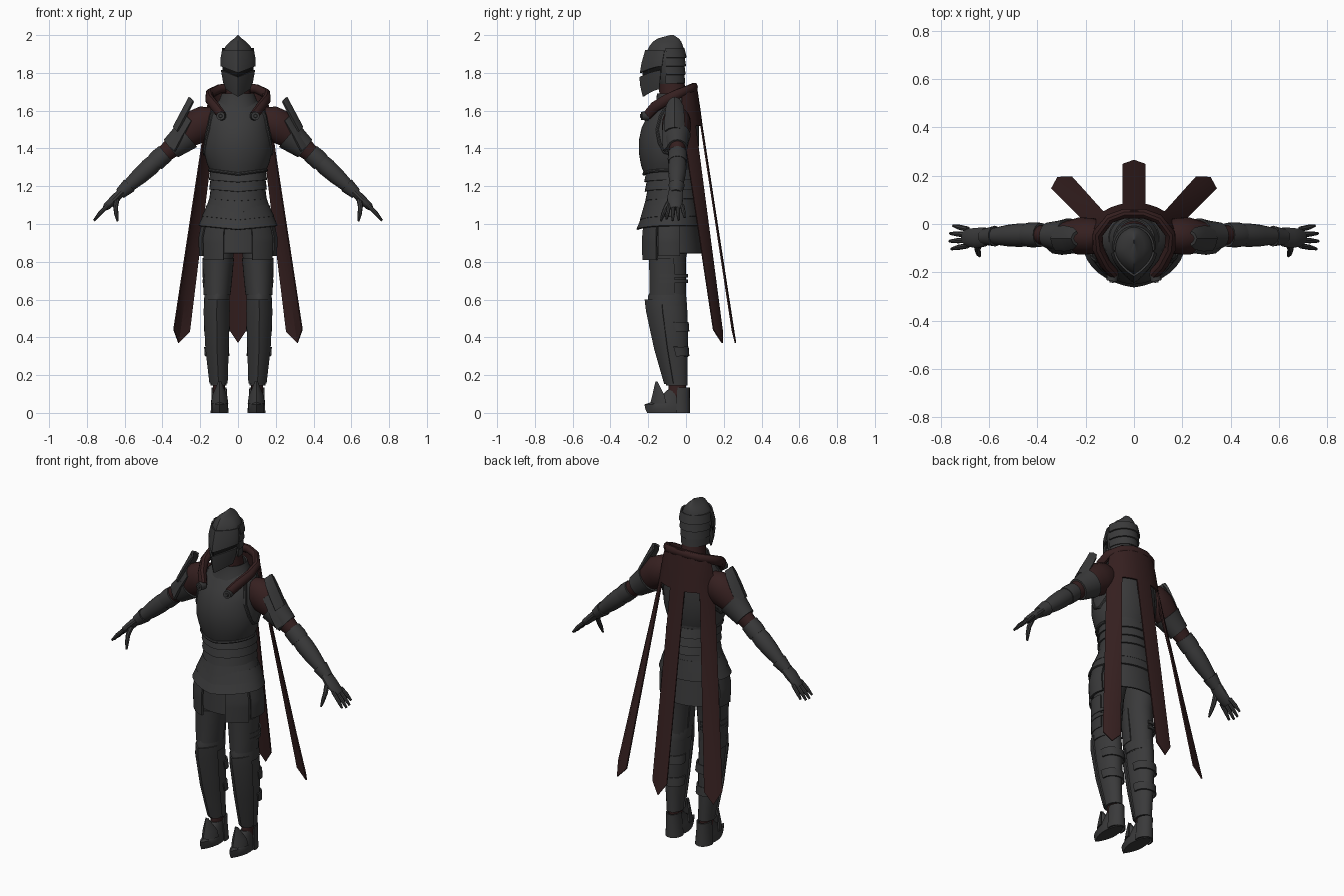
import bpy, bmesh
from math import sin, cos, radians, pi
from mathutils import Vector as V

def material(name, col):
    m = bpy.data.materials.new(name)
    m.diffuse_color = (*col, 1)
    return m

STEEL = material("dark_steel", (0.042, 0.042, 0.043))
CLOTH = material("dark_red_cloth", (0.036, 0.014, 0.014))
BLACK = material("black", (0.006, 0.006, 0.006))

def finish(name, bm, mat, mirror=False, thick=0):
    bmesh.ops.recalc_face_normals(bm, faces=bm.faces)
    me = bpy.data.meshes.new(name)
    bm.to_mesh(me)
    bm.free()
    me.materials.append(mat)
    ob = bpy.data.objects.new(name, me)
    bpy.context.collection.objects.link(ob)
    if thick:
        s = ob.modifiers.new("thick", 'SOLIDIFY')
        s.thickness, s.offset = thick, 0
    if mirror:
        ob.modifiers.new("mirror", 'MIRROR').use_mirror_merge = False
    bpy.ops.object.select_all(action='DESELECT')
    ob.select_set(True)
    bpy.context.view_layer.objects.active = ob
    bpy.ops.object.convert(target='MESH')
    bpy.ops.object.shade_smooth_by_angle(angle=radians(35))
    return ob

def skin(bm, rings, closed, cap):
    rs = [[bm.verts.new(p) for p in r] for r in rings]
    n = len(rs[0])
    for a, b in zip(rs, rs[1:]):
        for i in range(n if closed else n - 1):
            j = (i + 1) % n
            bm.faces.new((a[i], a[j], b[j], b[i]))
    if cap:
        bm.faces.new(rs[0])
        bm.faces.new(rs[-1])

# row = z, centre x, half width, front y, back y, [ridge sharpness, downward peak]; angle 0 = front
def pt(row, a):
    z, cx, hw, yf, yb, k, pk = (tuple(row) + (0, 0))[:7]
    s, c = sin(radians(a)), cos(radians(a))
    if c > 0:
        z -= pk * (1 - abs(s))
        c = (1 - k) * c + k * (1 - abs(s))
    return V((cx + hw * s, (yf + yb) / 2 - (yb - yf) / 2 * c, z))

def shell(name, rows, a0=0, a1=360, n=32, mat=STEEL, mirror=False, thick=0.008, cap=False):
    closed = a1 - a0 == 360
    m = n if closed else n + 1
    bm = bmesh.new()
    skin(bm, [[pt(r, a0 + (a1 - a0) * i / n) for i in range(m)] for r in rows], closed, cap)
    return finish(name, bm, mat, mirror, 0 if cap else thick)

def solid(name, rows, **kw):
    return shell(name, rows, cap=True, **kw)

# points = x, y, z, radius swept with a round or flattened section
def tube(name, pts, n=14, flat=1, mat=STEEL, mirror=False, ref=V((0, 1, 0))):
    P = [V(p[:3]) for p in pts]
    rings = []
    for i, p in enumerate(P):
        t = (P[min(i + 1, len(P) - 1)] - P[max(i - 1, 0)]).normalized()
        u = t.cross(ref).normalized()
        w = u.cross(t)
        r = pts[i][3]
        rings.append([p + u * r * cos(2 * pi * j / n) + w * r * flat * sin(2 * pi * j / n) for j in range(n)])
    bm = bmesh.new()
    skin(bm, rings, True, True)
    return finish(name, bm, mat, mirror)

# Helmet
solid("helmet_skull", [(1.74, 0, .06, -.15, -.02, .3), (1.8, 0, .075, -.19, -.01, .3), (1.86, 0, .082, -.205, -.008, .4),
      (1.9, 0, .083, -.213, -.008, .4), (1.94, 0, .066, -.195, -.015, .4), (1.965, 0, .043, -.175, -.025, .3),
      (1.982, 0, .02, -.15, -.038, .2), (2.0, 0, .003, -.085, -.065)])
shell("helmet_brow", [(1.835, 0, .088, -.24, -.01, .55, .035), (1.87, 0, .09, -.232, -.008, .5, .02),
      (1.92, 0, .08, -.212, -.012, .45)], -88, 88)
shell("helmet_visor", [(1.715, 0, .062, -.225, -.05, .7, .04), (1.76, 0, .077, -.238, -.03, .65, .03),
      (1.815, 0, .087, -.243, -.015, .6, .037)], -85, 85)
shell("eye_slit", [(1.8, 0, .082, -.228, -.012, .55, .03), (1.845, 0, .082, -.228, -.012, .55, .03)], -80, 80, mat=BLACK, thick=.003)
for i in range(4):
    z = 1.93 - i * .045
    shell("helmet_neck_lame", [(z, 0, .08 - .002 * i, -.19, -.012), (z - .05, 0, .087 - .004 * i, -.19, .0 - .003 * i)], 85, 275, 20)
solid("neck", [(1.58, 0, .085, -.15, .03), (1.66, 0, .07, -.14, .01), (1.78, 0, .058, -.145, -.015)], n=20, mat=CLOTH)

# Breastplate, with raised trim along the armholes and lower edge
chest = [(1.285, 0, .15, -.222, .045, 0, .02), (1.32, 0, .165, -.238, .055, .05, .01), (1.38, 0, .18, -.25, .065, .05),
         (1.44, 0, .18, -.25, .07, .05), (1.51, 0, .172, -.235, .07), (1.57, 0, .162, -.205, .065),
         (1.62, 0, .14, -.165, .05), (1.65, 0, .105, -.145, .035)]
solid("breastplate", chest, n=40)

def chest_at(z, a):
    for r, q in zip(chest, chest[1:]):
        if r[0] <= z <= q[0]:
            return pt(r, a).lerp(pt(q, a), (z - r[0]) / (q[0] - r[0]))

hole = [(1.625, 64), (1.57, 61), (1.5, 63), (1.43, 71), (1.38, 82), (1.37, 95), (1.41, 112), (1.48, 124), (1.56, 130), (1.62, 128)]
tube("armhole_trim", [(*chest_at(z, a), .009) for z, a in hole], 8, mirror=True, ref=V((1, 0, 0)))
tube("breastplate_hem", [(*pt(chest[0], a), .009) for a in range(-100, 101, 10)], 8, ref=V((0, 0, 1)))
shell("gorget", [(1.61, 0, .115, -.175, .04, 0, .02), (1.65, 0, .098, -.155, .03, 0, .015), (1.69, 0, .082, -.15, .02)])

# Waist lames, flared faulds and skirt
solid("waist", [(.98, 0, .17, -.205, .06), (1.1, 0, .138, -.19, .045), (1.2, 0, .135, -.185, .045), (1.32, 0, .15, -.2, .05)])
for i in range(3):
    z = 1.285 - .05 * i
    shell("waist_lame", [(z, 0, .143 - .001 * i, -.205 + .003 * i, .05), (z - .052, 0, .15 - .001 * i, -.218 + .003 * i, .065, 0, .012)])
faulds = [(1.14, .145, .165, -.205, -.228, .06), (1.1, .16, .187, -.215, -.24, .068), (1.05, .18, .205, -.225, -.258, .075)]
for z, w0, w1, f0, f1, b in faulds:
    shell("fauld", [(z, 0, w0, f0, b - .01, .1), (z - .06, 0, w1, f1, b, .15, .02)], thick=.01)
shell("skirt", [(1.02, 0, .178, -.215, .06), (.845, 0, .188, -.222, .08)])
for a0, a1, bottom in ((22, 62, .81), (66, 108, .83)):
    shell("tasset", [(1.01, 0, .185, -.23, .065), (.93, 0, .203, -.238, .07), (.9, 0, .203, -.238, .07), (bottom, 0, .2, -.237, .075)],
          a0, a1, 8, mirror=True, thick=.012)

# Legs
L = dict(mirror=True)
solid("thigh", [(.96, .095, .085, -.185, .03), (.82, .103, .078, -.185, -.0), (.7, .108, .069, -.18, -.0), (.56, .11, .06, -.175, .0)], n=22, **L)
shell("thigh_plate", [(.82, .105, .08, -.192, .0), (.7, .109, .073, -.19, .0), (.625, .111, .067, -.19, .0)], -100, 110, 18, **L)
for z in (.735, .705):
    shell("thigh_strap", [(z, .11, .075, -.188, .006), (z - .018, .11, .075, -.188, .006)], 60, 190, 12, **L)
solid("greave", [(.63, .112, .058, -.17, .0), (.56, .113, .062, -.185, .006), (.46, .113, .064, -.175, .01), (.34, .111, .057, -.15, .01),
      (.22, .106, .046, -.12, .008), (.145, .103, .043, -.105, .008)], n=22, **L)
shell("knee_plate", [(.6, .111, .064, -.215, -.0, .35), (.54, .113, .068, -.208, .0, .3), (.34, .111, .06, -.165, .0, .3),
      (.155, .103, .046, -.112, .0, .3)], -75, 75, 14, **L)
solid("knee_cop", [(.665, .111, .06, -.18, -.02), (.62, .111, .068, -.2, .0, .2), (.565, .113, .068, -.2, .005, .2)], n=22, **L)
for z in (.43, .3):
    shell("calf_lame", [(z + .05, .113, .058 + z * .015, -.12, .01), (z, .111, .052 + z * .03, -.1, .014)], 80, 280, 14, **L)
solid("ankle", [(.04, .1, .03, -.1, .0), (.18, .102, .032, -.09, .0)], n=16, mat=CLOTH, **L)
solid("boot", [(0, .097, .04, -.205, .012, .45), (.02, .097, .042, -.215, .015, .45), (.045, .097, .041, -.22, .015, .5),
      (.062, .097, .036, -.17, .013, .3), (.09, .098, .033, -.13, .01), (.12, .099, .031, -.1, .01)], n=22, **L)
shell("boot_spike", [(.05, .097, .042, -.185, -.04, .4), (.09, .097, .036, -.175, -.06, .4), (.165, .097, .004, -.158, -.145)], -95, 95, 12, **L)
shell("heel_plate", [(.0, .097, .044, -.09, .018), (.08, .099, .038, -.09, .016), (.135, .1, .036, -.08, .016)], 75, 285, 12, **L)

# Arms
tube("padded_sleeve", [(.13, -.05, 1.55, .07), (.17, -.05, 1.54, .088), (.22, -.05, 1.515, .092), (.27, -.05, 1.475, .076),
     (.33, -.047, 1.42, .055), (.39, -.045, 1.37, .046), (.44, -.045, 1.325, .04)], 18, .85, CLOTH, True)
tube("rerebrace", [(.27, -.05, 1.47, .082), (.305, -.05, 1.44, .072), (.355, -.047, 1.4, .06)], 18, .9, mirror=True)
tube("elbow_cop", [(.385, -.045, 1.375, .05), (.42, -.045, 1.345, .052), (.44, -.045, 1.325, .05)], 16, mirror=True)
tube("forearm", [(.42, -.045, 1.345, .044), (.47, -.046, 1.3, .049), (.52, -.048, 1.255, .045), (.57, -.05, 1.21, .036),
     (.62, -.053, 1.165, .028)], 16, mirror=True)
tube("wrist_cuff", [(.575, -.05, 1.205, .041), (.625, -.053, 1.16, .03)], 16, 1.05, mirror=True)

# Pauldron: tall outer plate above a shorter overlapping one, bent across the arm
def pauldron(name, profile, half, drop):
    bm = bmesh.new()
    skin(bm, [[V((x - drop * t * t, -.06 + half * w * t, z - drop * t * t)) for t in (-1, -.6, 0, .6, 1)]
              for x, z, w in profile], False, False)
    finish(name, bm, STEEL, True, .014)
pauldron("pauldron_upper", [(.255, 1.67, .55), (.268, 1.645, .85), (.3, 1.585, 1), (.34, 1.51, 1)], .048, .02)
pauldron("pauldron_lower", [(.285, 1.585, .9), (.335, 1.5, 1), (.375, 1.425, .9)], .062, .04)

# Gauntlet
tube("palm", [(.615, -.053, 1.17, .022), (.65, -.058, 1.135, .024), (.695, -.056, 1.093, .02), (.705, -.056, 1.082, .014)], 14, 1.8, mirror=True)
for i, reach in enumerate((.9, 1, .97, .8)):
    y = -.09 + .023 * i
    y1 = -.103 + .032 * i
    tube("finger", [(.688, y, 1.1, .011), (.688 + .042 * reach, (y + y1) / 2, 1.1 - .042 * reach, .011),
         (.688 + .075 * reach, y1, 1.1 - .082 * reach, .006)], 8, mirror=True)
tube("thumb", [(.64, -.075, 1.14, .015), (.648, -.105, 1.09, .013), (.644, -.122, 1.05, .011), (.638, -.133, 1.015, .005)], 8,
     mirror=True, ref=V((1, 0, 0)))

# Cape: wrapped shoulders above three pointed tails
angles = [-80, -62, -44, -36, -30, -22, -15, 0, 15, 22, 30, 36, 44, 62, 80]
tails = {-80: (-.34, .145, .44), -62: (-.315, .192, .37), -44: (-.255, .192, .43), -15: (-.047, .245, .44), 0: (0, .262, .37)}
tails.update({-a: (-x, y, z) for a, (x, y, z) in list(tails.items()) if a})
bm = bmesh.new()
def top(a, hw, ry, z, dip):
    c = cos(radians(a))
    return V((hw * sin(radians(a)), -.04 + ry * c, z - dip * (1 - c)))
rows = [[bm.verts.new(top(a, *r)) for a in angles] for r in
        ((.145, .092, 1.745, .06), (.16, .1, 1.69, .06), (.168, .112, 1.61, .03), (.178, .124, 1.52, 0))]
for a, b in zip(rows, rows[1:]):
    for i in range(len(angles) - 1):
        bm.faces.new((a[i], a[i + 1], b[i + 1], b[i]))
prev = {a: v for a, v in zip(angles, rows[-1]) if a in tails}
start = {a: v.co.copy() for a, v in prev.items()}
for k in range(1, 6):
    cur = {a: bm.verts.new(start[a].lerp(V(tails[a]), k / 5)) for a in tails}
    for a, b in ((-80, -62), (-62, -44), (-15, 0), (0, 15), (44, 62), (62, 80)):
        bm.faces.new((prev[a], prev[b], cur[b], cur[a]))
    prev = cur
finish("cape", bm, CLOTH, thick=.008)

# Collar roll, front straps and clasps
tube("cape_collar", [(x * s, y, z, r) for s, seq in ((-1, 1), (1, -1)) for x, y, z, r in
     [(.085, -.205, 1.575, .022), (.12, -.165, 1.62, .024), (.15, -.1, 1.66, .024), (.15, -.04, 1.69, .022), (.1, .022, 1.715, .02),
      (.04, .043, 1.725, .02)][::seq]], 10, 1.2, CLOTH, ref=V((0, 0, 1)))
tube("clasp_rim", [(.086, -.2, 1.572, .024), (.092, -.236, 1.572, .022)], 20, mirror=True, ref=V((0, 0, 1)))
tube("clasp_stud", [(.092, -.23, 1.572, .011), (.093, -.243, 1.572, .009)], 12, mirror=True, ref=V((0, 0, 1)))
